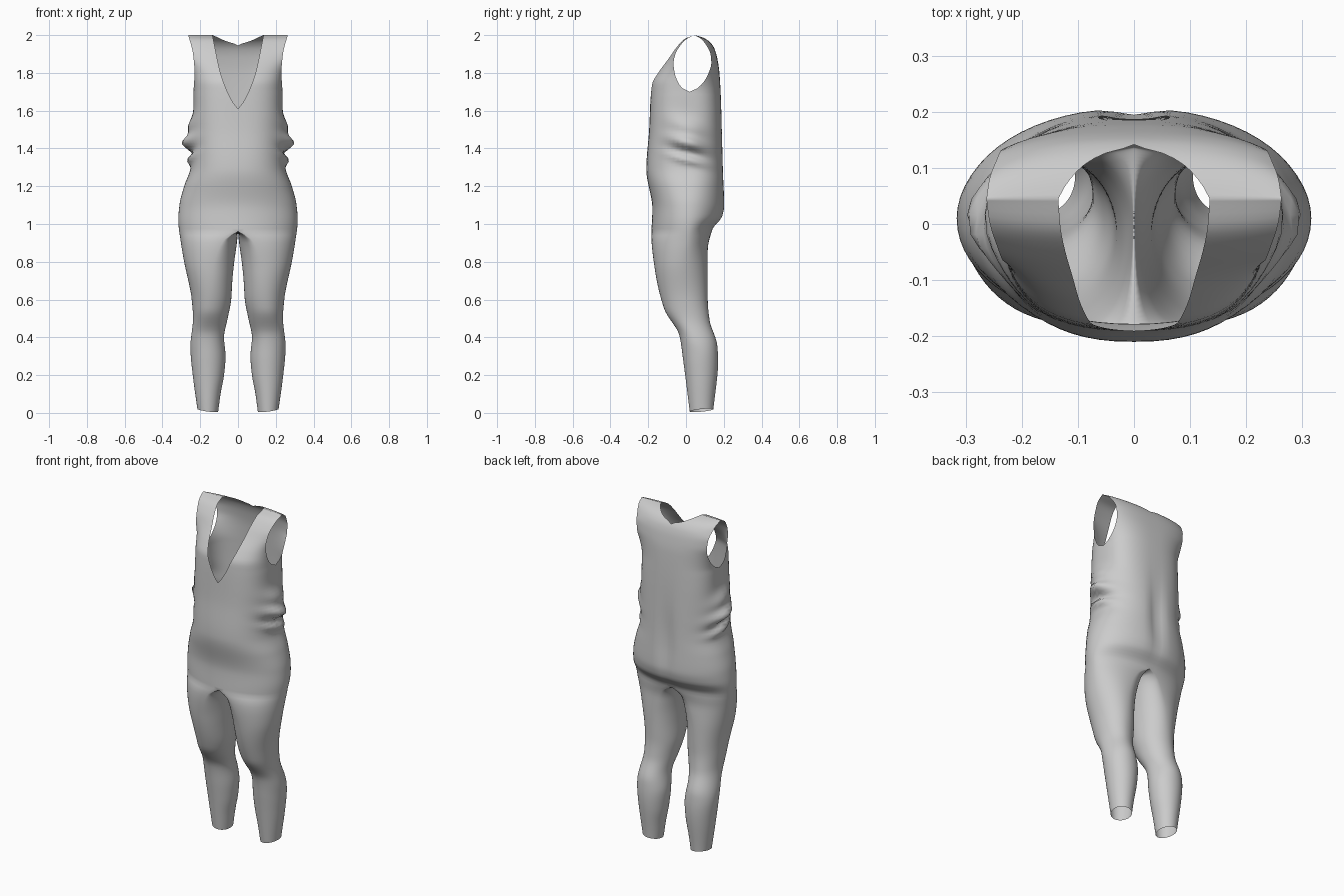
import bpy, bmesh
from math import sin, cos, acos, pi, exp

if "Cube" in bpy.data.objects:
    bpy.data.objects.remove(bpy.data.objects["Cube"])


def curve(*pts):
    """Smooth monotone interpolation through (z, value) points."""
    pts = sorted(pts)
    d = [(b[1] - a[1]) / (b[0] - a[0]) for a, b in zip(pts, pts[1:])]
    m = [d[0]] + [0 if p * q <= 0 else 2 * p * q / (p + q) for p, q in zip(d, d[1:])] + [d[-1]]

    def f(z):
        if z <= pts[0][0]:
            return pts[0][1]
        for i in range(len(d)):
            (z0, v0), (z1, v1) = pts[i], pts[i + 1]
            if z <= z1:
                h = z1 - z0
                t = (z - z0) / h
                return (v0 * (1 + 2 * t) * (1 - t) ** 2 + v1 * t * t * (3 - 2 * t)
                        + h * t * (1 - t) * (m[i] * (1 - t) - m[i + 1] * t))
        return pts[-1][1]
    return f


def bump(v, centre, width):
    return exp(-((v - centre) / width) ** 2)


# Silhouettes, read from the front and side views
width = curve((0, .215), (.2, .24), (.35, .252), (.5, .238), (.6, .245), (.8, .285), (.9, .302),
              (1.02, .316), (1.1, .31), (1.2, .285), (1.3, .25), (1.4, .24), (1.5, .236),
              (1.68, .236), (1.8, .23), (1.9, .238), (2, .263))
inner = curve((0, .105), (.1, .092), (.2, .074), (.3, .066), (.4, .074), (.5, .055), (.6, .036),
              (.7, .03), (.8, .02), (.9, .006), (.96, 0))
axis_x = curve((0, .16), (.2, .157), (.4, .16), (.6, .145), (.75, .135), (.85, .11), (.92, .07), (.96, 0))
front = curve((0, .02), (.28, -.015), (.41, -.035), (.55, -.115), (.76, -.165), (.94, -.183),
              (1.08, -.178), (1.29, -.21), (1.5, -.195), (1.74, -.183), (1.8, -.153), (1.87, -.1),
              (1.95, -.04), (1.98, -.008), (2, .045))
back = curve((0, .145), (.28, .17), (.36, .165), (.49, .125), (.6, .115), (.86, .115), (.97, .14),
             (1.04, .195), (1.1, .207), (1.23, .202), (1.5, .192), (1.79, .178), (1.88, .165),
             (1.93, .15), (1.96, .13), (1.98, .105), (1.993, .075), (2, .045))
side = curve((0, .085), (.3, .078), (.5, .015), (.76, -.025), (1, .01), (1.7, .02), (2, .045))
square = curve((0, 1), (1.05, .97), (1.3, .85), (1.6, .75), (2, .8))

# Neckline and armhole edges
neck_front = curve((1.61, 0), (1.64, .024), (1.7, .056), (1.8, .093), (1.9, .115), (2, .135))
neck_back = curve((1.95, 0), (1.96, .04), (1.975, .08), (1.99, .112), (2, .135))
arm_front = curve((1.7, .02), (1.715, -.015), (1.75, -.042), (1.8, -.06), (1.85, -.066), (1.9, -.056),
                  (1.95, -.026), (1.98, .004), (2, .045))
arm_back = curve((1.7, .02), (1.715, .055), (1.75, .092), (1.8, .12), (1.85, .134), (1.9, .13),
                 (1.95, .105), (1.98, .08), (2, .045))

N = 16
bm = bmesh.new()


def grid(rows):
    vs = [[bm.verts.new(p) for p in r] for r in rows]
    for r, s in zip(vs, vs[1:]):
        for i in range(len(r) - 1):
            bm.faces.new((r[i], r[i + 1], s[i + 1], s[i]))


def panel_row(z, is_front):
    """One row of the right front or back torso panel, neck edge to side."""
    rim, neck, arm = (front, neck_front, arm_front) if is_front else (back, neck_back, arm_back)
    e, ys, depth = square(z), side(z), rim(z) - side(z)
    if z <= 1.7:
        a1 = pi / 2
    elif abs(depth) < 1e-4:
        a1 = .5
    else:
        a1 = acos(min(.98, max(0, (arm(z) - ys) / depth)) ** (1 / e))
    w = width(z)
    ratio = (neck(z) / w) ** (1 / e) if neck(z) > 0 else 0
    s0 = sin(a1) * ratio
    a0 = pi / 2 - acos(s0)
    row = []
    for i in range(N + 1):
        a = a0 + (a1 - a0) * i / N
        x = w * (max(0, sin(a)) / sin(a1)) ** e
        y = ys + depth * max(0, cos(a)) ** e
        # Bunched cloth at the waist
        if z < 1.7 and x > .1:
            k = bump(y, .01, .09) * min(1, (x - .1) / .1)
            slant = z + .25 * (y - .01)
            x += k * (.058 * bump(slant, 1.43, .035) + .03 * bump(slant, 1.51, .05)
                      - .01 * bump(slant, 1.375, .018) + .026 * bump(slant, 1.34, .022))
        # Spine hollow
        if not is_front:
            y -= .02 * bump(x, 0, .04) * bump(z, 1.25, .22) * min(1, (z - .96) * 15)
        row.append((x, y, z))
    return row


def leg_row(z):
    """One closed ring of the right leg."""
    cx, e = axis_x(z), square(z)
    ys, row = side(z), []
    for i in range(4 * N + 1):
        a = 2 * pi * i / (4 * N)
        s, c = sin(a), cos(a)
        half = width(z) - cx if s > 0 else cx - inner(z)
        x = cx + half * (abs(s) ** e if s > 0 else -abs(s) ** e)
        depth = front(z) - ys if c > 0 else back(z) - ys
        y = ys + depth * abs(c) ** e
        tilt = max(0, 1 - z / .25)
        row.append((x, y, z + tilt * (.13 * (x - .105) + .1 * (y - .02))))
    return row


# Torso rows, closer together towards the shoulder
zs = [.96 + .65 * i / 42 for i in range(43)]
zs += [1.61 + .09 * i / 6 for i in range(1, 7)]
zs += [2 - .3 * (1 - i / 26) ** 1.6 for i in range(1, 27)]
grid([panel_row(z, True) for z in zs])
grid([panel_row(z, False) for z in zs])

# Legs
grid([leg_row(.96 * i / 48) for i in range(49)])

bmesh.ops.remove_doubles(bm, verts=bm.verts[:], dist=2e-4)
bmesh.ops.recalc_face_normals(bm, faces=bm.faces[:])
mesh = bpy.data.meshes.new("sleeveless_jumpsuit")
bm.to_mesh(mesh)
bm.free()
suit = bpy.data.objects.new("sleeveless_jumpsuit", mesh)
bpy.context.collection.objects.link(suit)

# Left half
mirror = suit.modifiers.new("left_half", 'MIRROR')
mirror.merge_threshold = .001
for p in mesh.polygons:
    p.use_smooth = True
